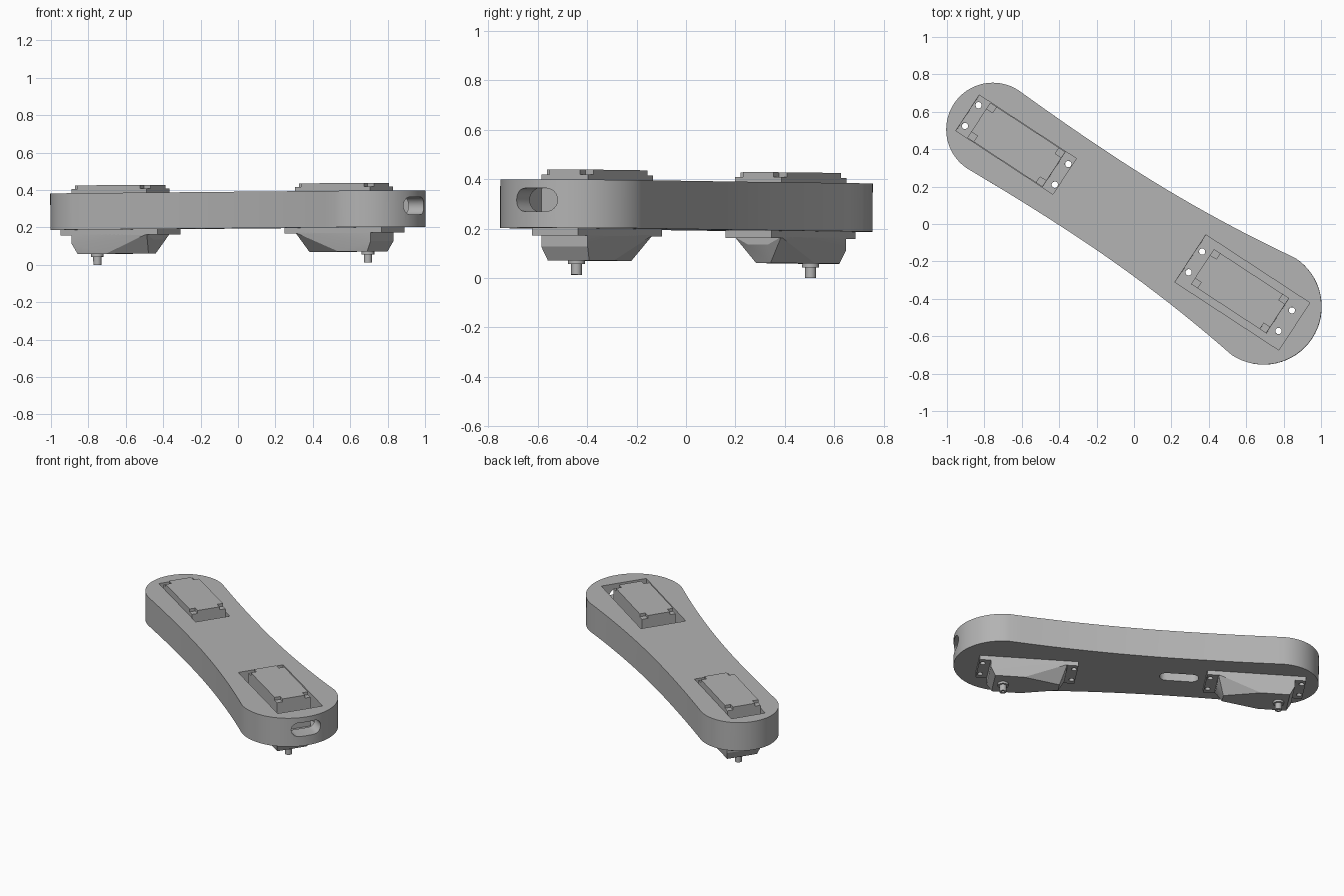
import bpy, bmesh, math
from mathutils import Matrix, Vector

cube = bpy.data.objects.get("Cube")
if cube:
    bpy.data.objects.remove(cube, do_unlink=True)

grey = bpy.data.materials.new("plain grey")
grey.use_nodes = True
GREY = (0.45, 0.45, 0.45, 1)
grey.diffuse_color = GREY
grey.node_tree.nodes["Principled BSDF"].inputs["Base Color"].default_value = GREY

BOTTOM, TOP, MID = 0.195, 0.39, 0.01
SHAFT_A, SHAFT_B, RAD_A, RAD_B = -0.905, 0.824, 0.25, 0.31
parts = []


def finish(bm, name):
    bmesh.ops.recalc_face_normals(bm, faces=bm.faces[:])
    mesh = bpy.data.meshes.new(name)
    bm.to_mesh(mesh)
    bm.free()
    mesh.materials.append(grey)
    ob = bpy.data.objects.new(name, mesh)
    bpy.context.collection.objects.link(ob)
    return ob


def prism(name, outline, z0, z1):
    """Extrude a plan outline from z0 up to z1."""
    bm = bmesh.new()
    face = bm.faces.new([bm.verts.new((x, y, z0)) for x, y in outline])
    up = bmesh.ops.extrude_face_region(bm, geom=[face])["geom"]
    for v in up:
        if isinstance(v, bmesh.types.BMVert):
            v.co.z = z1
    return finish(bm, name)


def box(name, x0, x1, y0, y1, z0, z1):
    return prism(name, [(x0, y0), (x1, y0), (x1, y1), (x0, y1)], z0, z1)


def arc(cx, cy, r, a0, a1, n):
    angles = [math.radians(a0 + (a1 - a0) * i / n) for i in range(n + 1)]
    return [(cx + r * math.cos(a), cy + r * math.sin(a)) for a in angles]


def disc(name, x, y, r, z0, z1, n=20):
    return prism(name, arc(x, y, r, 0, 360, n)[:-1], z0, z1)


def capsule(half, r):
    return arc(half, 0, r, -90, 90, 12) + arc(-half, 0, r, 90, 270, 12)


def cut(ob, cutters):
    """Subtract cutters from a part, then discard them."""
    for c in cutters:
        c.hide_render = True
        mod = ob.modifiers.new("cut", 'BOOLEAN')
        mod.operation, mod.object, mod.solver = 'DIFFERENCE', c, 'EXACT'
    bpy.context.view_layer.update()
    graph = bpy.context.evaluated_depsgraph_get()
    mesh = bpy.data.meshes.new_from_object(ob.evaluated_get(graph))
    ob.modifiers.clear()
    ob.data = mesh
    for c in cutters:
        bpy.data.objects.remove(c, do_unlink=True)
    return ob


def hull(name, points):
    bm = bmesh.new()
    for p in points:
        bm.verts.new(p)
    bmesh.ops.convex_hull(bm, input=bm.verts[:])
    bmesh.ops.dissolve_limit(bm, angle_limit=0.01, verts=bm.verts[:], edges=bm.edges[:])
    return finish(bm, name)


def screw_holes(z0, z1):
    return [disc("screw_cutter", s, v, 0.017, z0, z1, 16)
            for s in (-0.137, 0.437) for v in (-0.066, 0.066)]


def place(obs, shaft, turn):
    """Move parts from actuator space to the arm's long axis."""
    m = Matrix.Translation((shaft, MID, 0)) @ Matrix.Rotation(turn, 4, 'Z')
    for ob in obs:
        ob.data.transform(m)
    return obs


def actuator(prefix):
    # upper case with lower square posts in its corners
    top = box(prefix + "_upper_case", -0.09, 0.39, -0.112, 0.112, 0.17, 0.432)
    notches = []
    for x0 in (-0.1, 0.35):
        for y0 in (-0.12, 0.074):
            notches.append(box("notch_cutter", x0, x0 + 0.05, y0, y0 + 0.046, 0.412, 0.5))
    cut(top, notches)
    # mounting ears with screw holes
    ears = box(prefix + "_mounting_ears", -0.16, 0.46, -0.112, 0.112, 0.165, BOTTOM + 0.002)
    cut(ears, screw_holes(0.1, 0.3))
    # gear case, narrowing away from the shaft
    pts = []
    for side in (-1, 1):
        pts += [(-0.09, side * 0.112, 0.17), (0.39, side * 0.112, 0.17),
                (-0.09, side * 0.112, 0.12), (0.39, side * 0.05, 0.14),
                (-0.06, side * 0.1, 0.065), (0.12, side * 0.1, 0.065),
                (0.35, side * 0.035, 0.065)]
    gear = hull(prefix + "_gear_case", pts)
    # output shaft with a bore
    collar = disc(prefix + "_shaft_collar", 0, 0, 0.034, 0.05, 0.08)
    shaft = disc(prefix + "_output_shaft", 0, 0, 0.022, 0.007, 0.07)
    cut(shaft, [disc("bore_cutter", 0, 0, 0.01, -0.1, 0.045, 12)])
    return [top, ears, gear, collar, shaft]


# arm: two round ends joined by gently waisted sides
def half_width(u):
    t = u + 0.25
    return 0.234 + t * t * (0.038 if t < 0 else 0.066)


steps = [SHAFT_A + (SHAFT_B - SHAFT_A) * i / 20 for i in range(1, 20)]
outline = arc(SHAFT_B, MID, RAD_B, -90, 90, 32)
outline += [(u, MID + half_width(u)) for u in reversed(steps)]
outline += arc(SHAFT_A, MID, RAD_A, 90, 270, 32)
outline += [(u, MID - half_width(u)) for u in steps]
arm = prism("arm_body", outline, BOTTOM, TOP)

# recesses, screw holes, cable slot in the end and slot underneath
cutters = [box("recess_cutter", -1.067, -0.447, MID - 0.114, MID + 0.114, 0.215, 0.5),
           box("recess_cutter", 0.356, 1.02, MID - 0.15, MID + 0.152, 0.215, 0.5)]
cutters += place(screw_holes(0.1, 0.3), SHAFT_A, 0)
cutters += place(screw_holes(0.1, 0.3), SHAFT_B, math.pi)
end_slot = prism("slot_cutter", capsule(0.052, 0.047), 0.98, 1.2)
end_slot.data.transform(Matrix(((0, 0, 1, 0), (1, 0, 0, MID), (0, 1, 0, 0.308), (0, 0, 0, 1))))
under_slot = prism("slot_cutter", capsule(0.078, 0.045), 0.1, 0.32)
under_slot.data.transform(Matrix.Translation((-0.28, MID, 0)))
cut(arm, cutters + [end_slot, under_slot])

parts = [arm]
parts += place(actuator("rear_actuator"), SHAFT_A, 0)
parts += place(actuator("front_actuator"), SHAFT_B, math.pi)

# turn the arm diagonally with a very slight tilt, and stand it on the floor
pose = Matrix.Rotation(math.radians(-33.2), 4, 'Z') @ Matrix.Rotation(-0.0075, 4, 'Y')
for ob in parts:
    ob.data.transform(pose)
lowest = min(v.co.z for ob in parts for v in ob.data.vertices)
for ob in parts:
    ob.data.transform(Matrix.Translation(Vector((0, 0, -lowest))))
    ob.data.update()

bpy.ops.object.select_all(action='DESELECT')
for ob in parts:
    ob.select_set(True)
bpy.context.view_layer.objects.active = arm
bpy.ops.object.shade_smooth_by_angle(angle=math.radians(25))
